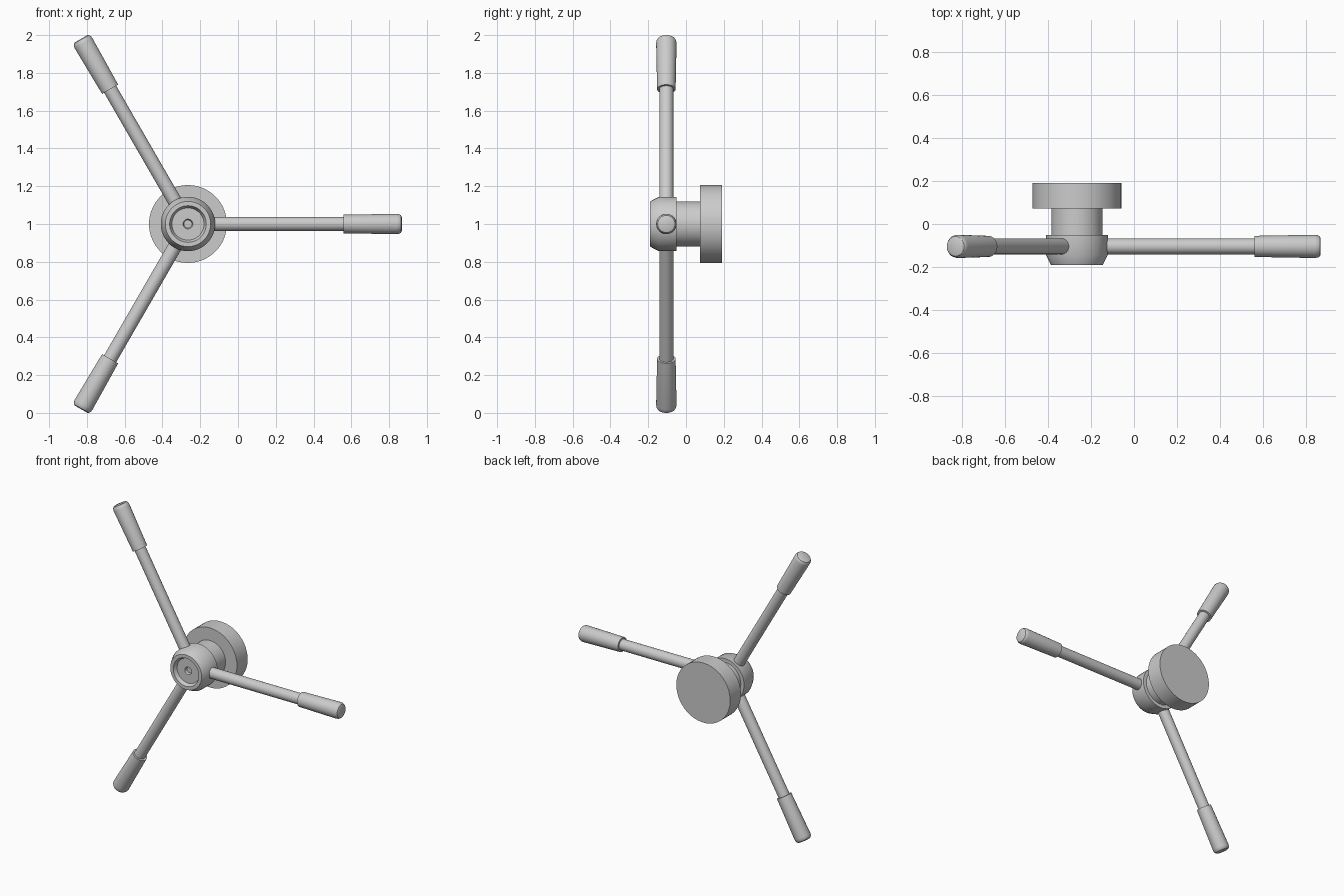
import bpy, math
from mathutils import Vector

if "Cube" in bpy.data.objects:
    bpy.data.objects.remove(bpy.data.objects["Cube"])

HUB_X, HUB_Z, ARM_Y = -0.265, 1.0, -0.104


def lathe(name, profile, origin, axis, sides=48):
    """Revolve (radius, height) points about an axis through origin."""
    rot = Vector((0, 0, 1)).rotation_difference(Vector(axis)).to_matrix()
    verts, faces, rings = [], [], []
    for r, h in profile:
        n = 1 if r == 0 else sides
        rings.append(list(range(len(verts), len(verts) + n)))
        for i in range(n):
            a = 2 * math.pi * i / sides
            p = Vector((r * math.cos(a), r * math.sin(a), h))
            verts.append(rot @ p + Vector(origin))
    for lo, hi in zip(rings, rings[1:]):
        for i in range(sides):
            j = (i + 1) % sides
            quad = [lo[i % len(lo)], lo[j % len(lo)], hi[j % len(hi)], hi[i % len(hi)]]
            faces.append(list(dict.fromkeys(quad)))
    mesh = bpy.data.meshes.new(name)
    mesh.from_pydata(verts, [], faces)
    obj = bpy.data.objects.new(name, mesh)
    bpy.context.collection.objects.link(obj)
    bpy.ops.object.select_all(action='DESELECT')
    bpy.context.view_layer.objects.active = obj
    obj.select_set(True)
    bpy.ops.object.shade_smooth_by_angle(angle=math.radians(30))
    return obj


centre = (HUB_X, 0, HUB_Z)
back = (0, 1, 0)
front = (0, -1, 0)

# Mounting flange and neck behind the hub
lathe("flange", [(0, 0.073), (0.206, 0.073), (0.206, 0.19), (0, 0.19)], centre, back, 64)
lathe("neck", [(0, -0.06), (0.119, -0.06), (0.119, 0.08), (0, 0.08)], centre, back)

# Hub with bevelled front, dished face and centre hole
lathe("hub", [(0, 0.05), (0.144, 0.05), (0.144, 0.143), (0.12, 0.19), (0.097, 0.19),
              (0.085, 0.165), (0.026, 0.165), (0.021, 0.15), (0, 0.15)], centre, front)

# Three spokes with tapered hand grips
for k in range(3):
    a = math.radians(120 * k)
    d = (math.cos(a), 0, math.sin(a))
    o = (HUB_X, ARM_Y, HUB_Z)
    lathe(f"spoke_{k + 1}", [(0, 0.09), (0.037, 0.09), (0.037, 0.84), (0, 0.84)], o, d, 32)
    lathe(f"grip_{k + 1}", [(0, 0.824), (0.049, 0.824), (0.054, 1.105), (0.052, 1.118),
                            (0.046, 1.128), (0.038, 1.132), (0, 1.132)], o, d, 32)
